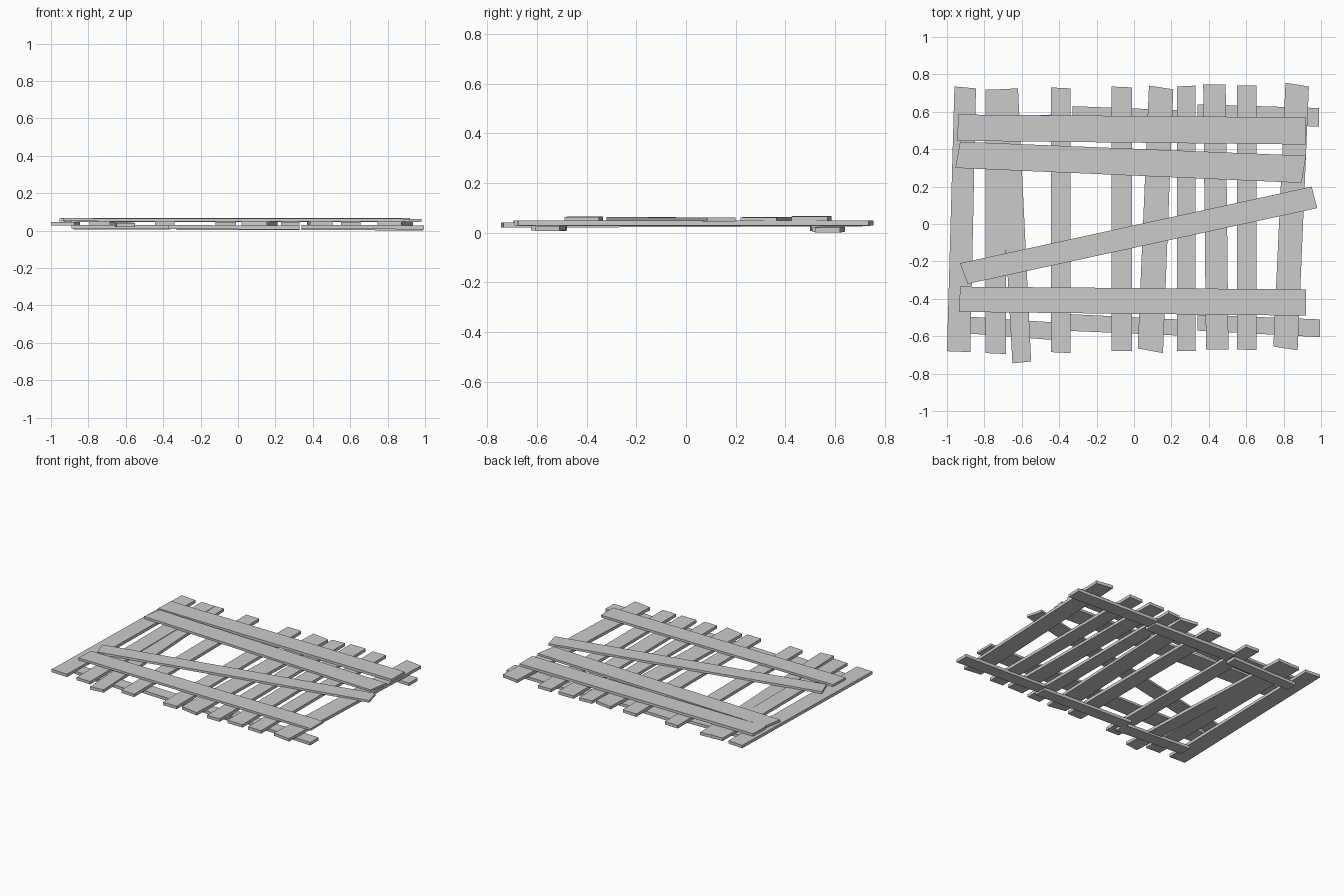
import bpy, bmesh


def plank(name, corners, z0, z1, thick):
    """Rough-sawn board from four plan corners. The first two corners are at
    one end (bottom height z0), the last two at the other end (height z1)."""
    bm = bmesh.new()
    heights = (z0, z0, z1, z1)
    low = [bm.verts.new((x, y, z)) for (x, y), z in zip(corners, heights)]
    face = bm.faces.new(low)
    new = bmesh.ops.extrude_face_region(bm, geom=[face])["geom"]
    top = [v for v in new if isinstance(v, bmesh.types.BMVert)]
    bmesh.ops.translate(bm, verts=top, vec=(0, 0, thick))
    bmesh.ops.recalc_face_normals(bm, faces=bm.faces)
    mesh = bpy.data.meshes.new(name)
    bm.to_mesh(mesh)
    bm.free()
    obj = bpy.data.objects.new(name, mesh)
    bpy.context.collection.objects.link(obj)


# Slats running front to back:
# back x left/right, back y left/right, front x left/right, front y left/right
slats = [
    (-.96, -.845, .735, .725, -1.0, -.875, -.68, -.685),
    (-.795, -.685, .72, .72, -.795, -.685, -.69, -.695),
    (-.73, -.62, .72, .725, -.65, -.55, -.745, -.735),
    (-.445, -.34, .73, .725, -.445, -.34, -.685, -.69),
    (-.12, -.01, .735, .73, -.12, -.01, -.68, -.68),
    (.08, .21, .74, .72, .02, .155, -.665, -.69),
    (.23, .33, .735, .74, .23, .33, -.68, -.68),
    (.37, .49, .745, .745, .385, .505, -.67, -.67),
    (.55, .655, .74, .74, .55, .655, -.67, -.675),
    (.81, .935, .755, .735, .745, .875, -.655, -.675),
]
for i, (a, b, ya, yb, c, d, yc, yd) in enumerate(slats):
    z = .026 + .002 * (i % 2)
    front_z = .020 if i == 2 else z
    plank(f"slat_{i + 1}", [(a, ya), (b, yb), (d, yd), (c, yc)], z, front_z, .021)

# Cross boards nailed on top
plank("top_board_back", [(-.945, .445), (-.94, .585), (.92, .57), (.92, .425)], .049, .047, .019)
plank("top_board_second", [(-.955, .30), (-.93, .44), (.92, .365), (.895, .22)], .047, .045, .017)
plank("diagonal_brace", [(-.89, -.32), (-.93, -.21), (.95, .20), (.98, .085)], .047, .045, .016)
plank("top_board_front", [(-.935, -.47), (-.93, -.335), (.92, -.35), (.92, -.49)], .050, .047, .016)

# Short runners underneath: left x, right x, left y range, right y range, heights
runners = [
    ("back_runner_left", -.88, -.36, .50, .58, .505, .585, .006, .006),
    ("back_runner_middle", -.33, .33, .54, .63, .51, .605, .004, .002),
    ("back_runner_right", .34, .99, .55, .64, .52, .62, .004, .0),
    ("front_runner_left", -.89, -.37, -.585, -.495, -.625, -.53, .010, .008),
    ("front_runner_middle", -.38, .33, -.57, -.48, -.60, -.515, .008, .006),
    ("front_runner_right", .34, .995, -.57, -.485, -.605, -.51, .010, .006),
]
for name, xl, xr, l0, l1, r0, r1, zl, zr in runners:
    plank(name, [(xl, l0), (xl, l1), (xr, r1), (xr, r0)], zl, zr, .021)
